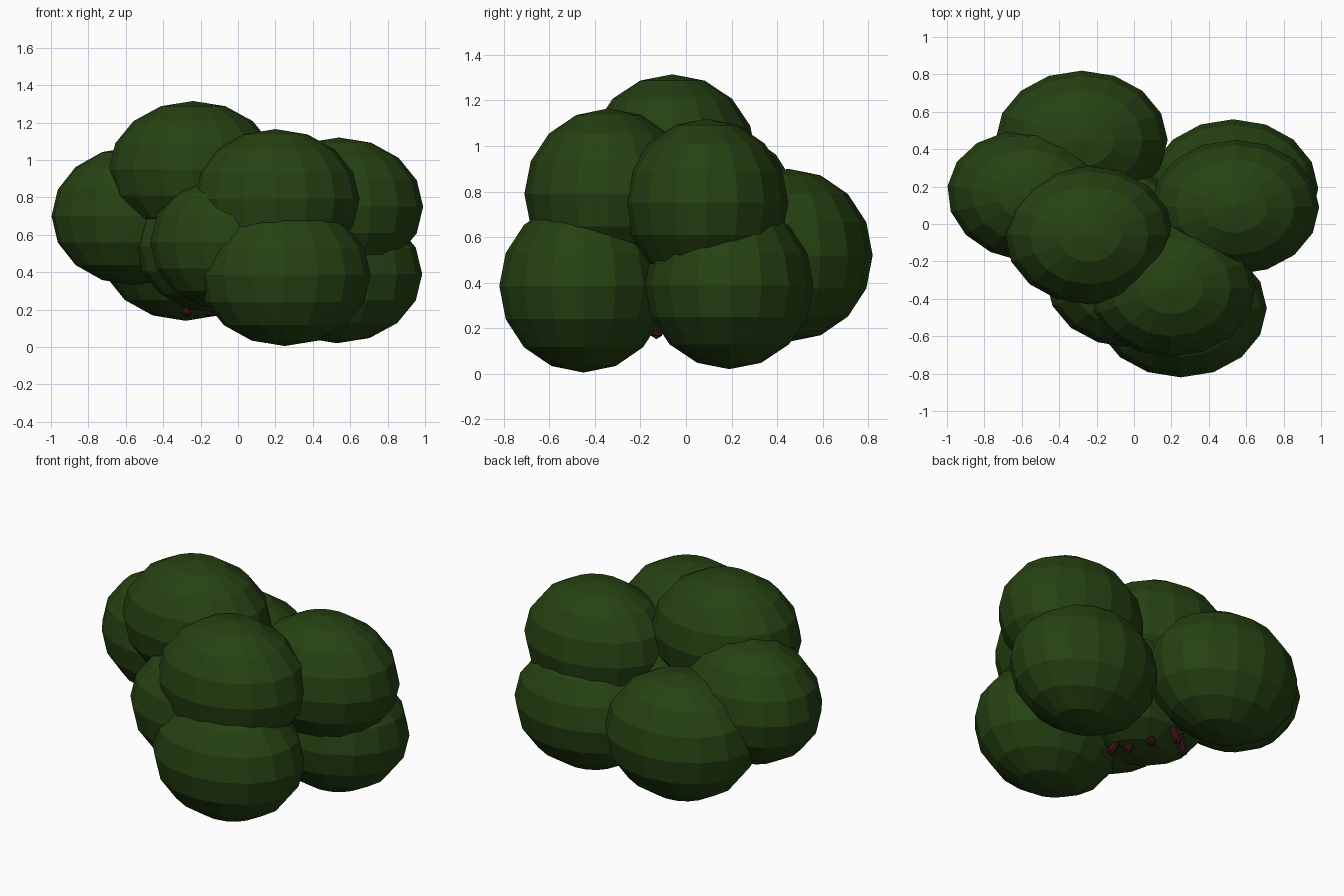
import bpy, math
from mathutils import Vector

if "Cube" in bpy.data.objects:
    bpy.data.objects.remove(bpy.data.objects["Cube"])


def flat_material(name, color):
    mat = bpy.data.materials.new(name)
    mat.diffuse_color = (*color, 1.0)
    mat.use_nodes = True
    mat.node_tree.nodes["Principled BSDF"].inputs["Base Color"].default_value = mat.diffuse_color
    return mat


leaf_green = flat_material("leaf_green", (0.019, 0.054, 0.006))
twig_red = flat_material("dark_twig_red", (0.045, 0.008, 0.010))


def leaf_clump(name, center, radii, turn=0):
    """Low-poly flattened ball of foliage."""
    bpy.ops.mesh.primitive_uv_sphere_add(segments=16, ring_count=8, radius=1, location=center,
                                         rotation=(0, 0, math.radians(turn)))
    obj = bpy.context.object
    obj.name = name
    obj.scale = radii
    obj.data.materials.append(leaf_green)


def twig_tip(name, start, end, radius):
    """Short stubby stem end with a rounded bud."""
    a, b = Vector(start), Vector(end)
    d = b - a
    bpy.ops.mesh.primitive_cylinder_add(vertices=8, radius=radius, depth=d.length,
                                        location=(a + b) / 2)
    stem = bpy.context.object
    stem.name = name
    stem.rotation_euler = d.to_track_quat('Z', 'Y').to_euler()
    stem.data.materials.append(twig_red)
    bpy.ops.mesh.primitive_ico_sphere_add(subdivisions=1, radius=radius * 1.25, location=a)
    bud = bpy.context.object
    bud.name = name + "_bud"
    bud.data.materials.append(twig_red)


# Foliage clumps
clumps = [
    ("top_clump", (-0.24, -0.06, 0.95), (0.45, 0.37, 0.365), 0),
    ("left_clump", (-0.56, 0.15, 0.70), (0.44, 0.35, 0.37), -7),
    ("back_clump", (-0.28, 0.45, 0.52), (0.46, 0.37, 0.38), 0),
    ("upper_right_clump", (0.54, 0.09, 0.75), (0.45, 0.36, 0.37), 0),
    ("lower_right_clump", (0.53, 0.19, 0.39), (0.455, 0.37, 0.37), 0),
    ("lower_front_clump", (0.25, -0.45, 0.385), (0.46, 0.37, 0.38), 0),
    ("upper_front_clump", (0.20, -0.34, 0.79), (0.45, 0.37, 0.375), 0),
    ("front_left_clump", (-0.02, -0.30, 0.56), (0.45, 0.36, 0.37), 0),
    ("middle_clump", (-0.10, -0.08, 0.54), (0.45, 0.37, 0.36), 0),
]
for clump in clumps:
    leaf_clump(*clump)

# Twig ends poking out underneath
tips = [
    ((-0.27, 0.11, 0.19), (-0.22, 0.14, 0.27)),
    ((-0.16, 0.19, 0.19), (-0.15, 0.16, 0.27)),
    ((-0.06, 0.08, 0.19), (-0.08, 0.05, 0.24)),
    ((0.00, -0.05, 0.18), (-0.02, -0.04, 0.24)),
    ((0.06, -0.13, 0.18), (0.05, -0.06, 0.24)),
]
for i, (start, end) in enumerate(tips):
    twig_tip(f"twig_tip_{i + 1}", start, end, 0.023)
